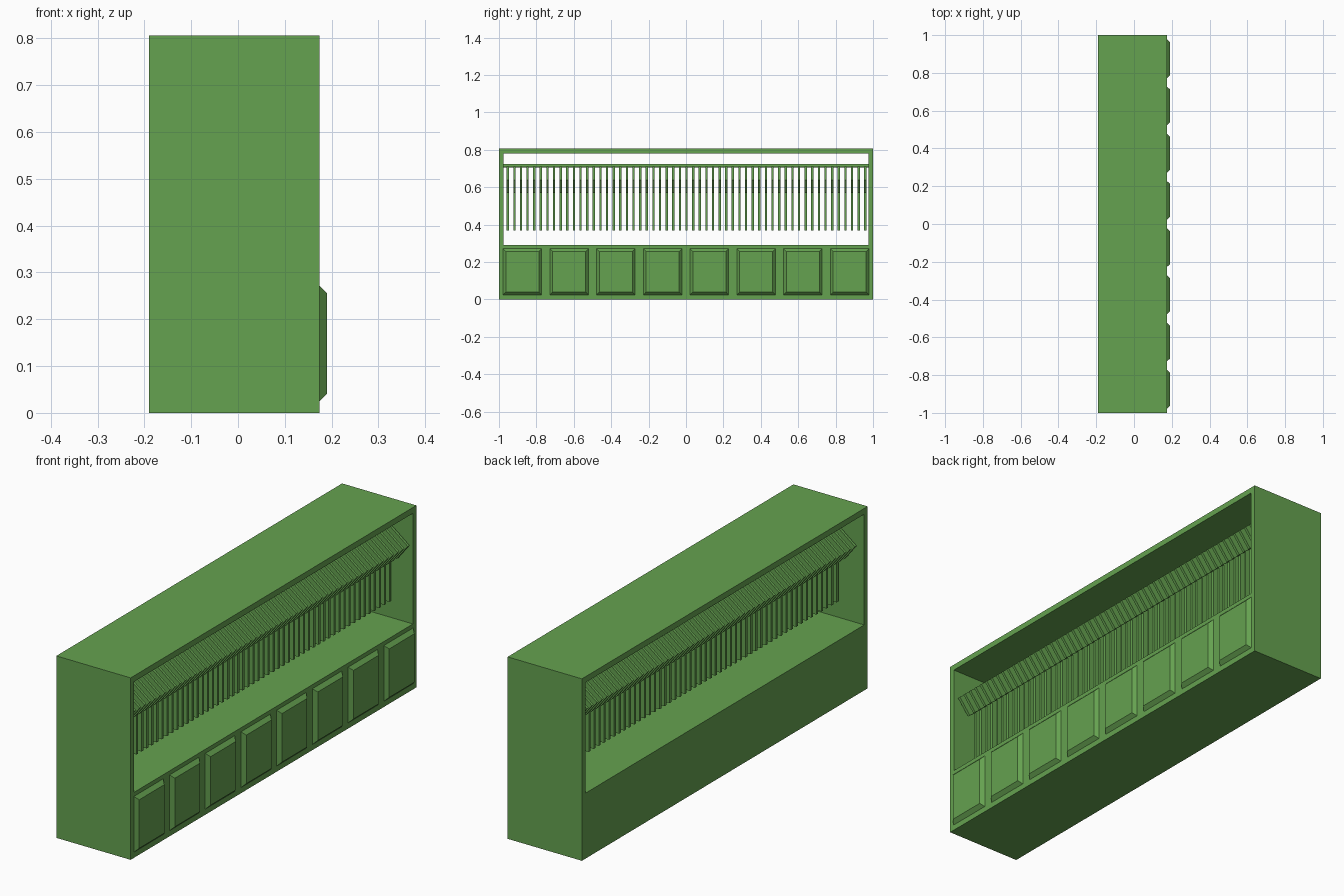
import bpy, bmesh
from mathutils import Vector

if "Cube" in bpy.data.objects:
    bpy.data.objects.remove(bpy.data.objects["Cube"])

green = bpy.data.materials.new("green_paint")
green.diffuse_color = (0.13, 0.36, 0.08, 1)
green.use_nodes = True
green.node_tree.nodes["Principled BSDF"].inputs["Base Color"].default_value = green.diffuse_color


def finish(bm, name):
    bmesh.ops.recalc_face_normals(bm, faces=bm.faces)
    mesh = bpy.data.meshes.new(name)
    bm.to_mesh(mesh)
    bm.free()
    mesh.materials.append(green)
    obj = bpy.data.objects.new(name, mesh)
    bpy.context.collection.objects.link(obj)
    return obj


def extrude(bm, faces, vec):
    """Give flat faces a thickness along vec."""
    new = bmesh.ops.extrude_face_region(bm, geom=faces, use_keep_orig=True)["geom"]
    verts = [g for g in new if isinstance(g, bmesh.types.BMVert)]
    bmesh.ops.translate(bm, verts=verts, vec=Vector(vec))


def rect(bm, x, y0, y1, z0, z1):
    return [bm.verts.new((x, y, z)) for y, z in ((y0, z0), (y1, z0), (y1, z1), (y0, z1))]


# Cabinet: solid base with an open window running through from front to back
X0, X1 = -0.19, 0.174
bm = bmesh.new()
outer = rect(bm, X0, -1, 1, 0, 0.806)
inner = rect(bm, X0, -0.976, 0.976, 0.29, 0.78)
ring = [bm.faces.new((outer[i], outer[(i + 1) % 4], inner[(i + 1) % 4], inner[i]))
        for i in range(4)]
extrude(bm, ring, (X1 - X0, 0, 0))
finish(bm, "cabinet")

# Drawer fronts: raised panels with slanted edges
for i in range(8):
    y = -0.875 + 0.25 * i
    bm = bmesh.new()
    back = rect(bm, X1, y - 0.103, y + 0.103, 0.025, 0.272)
    front = rect(bm, 0.19, y - 0.088, y + 0.088, 0.041, 0.256)
    bm.faces.new(back)
    bm.faces.new(front)
    for k in range(4):
        n = (k + 1) % 4
        bm.faces.new((back[k], back[n], front[n], front[k]))
    finish(bm, f"drawer_front_{i + 1}")

# Hanging rail
bpy.ops.mesh.primitive_cylinder_add(vertices=12, radius=0.01, depth=1.952,
                                    location=(0, 0, 0.715), rotation=(1.5707963, 0, 0))
rail = bpy.context.object
rail.name = "rail"
rail.data.materials.append(green)
bpy.ops.object.shade_smooth_by_angle()

# Hanging shirts: thin flat shirt outline, mirrored, repeated along the rail
half = [(0.075, 0.37), (0.075, 0.597), (0.11, 0.57), (0.165, 0.64), (0.073, 0.71)]
outline = half + [(-x, z) for x, z in reversed(half)]
T = 0.012
bm = bmesh.new()
face = bm.faces.new([bm.verts.new((x, -0.953 - T / 2, z)) for x, z in outline])
extrude(bm, [face], (0, T, 0))
shirts = finish(bm, "hanging_shirts")
arr = shirts.modifiers.new("row", "ARRAY")
arr.count = 55
arr.use_relative_offset = False
arr.use_constant_offset = True
arr.constant_offset_displace = (0, 0.0354, 0)
